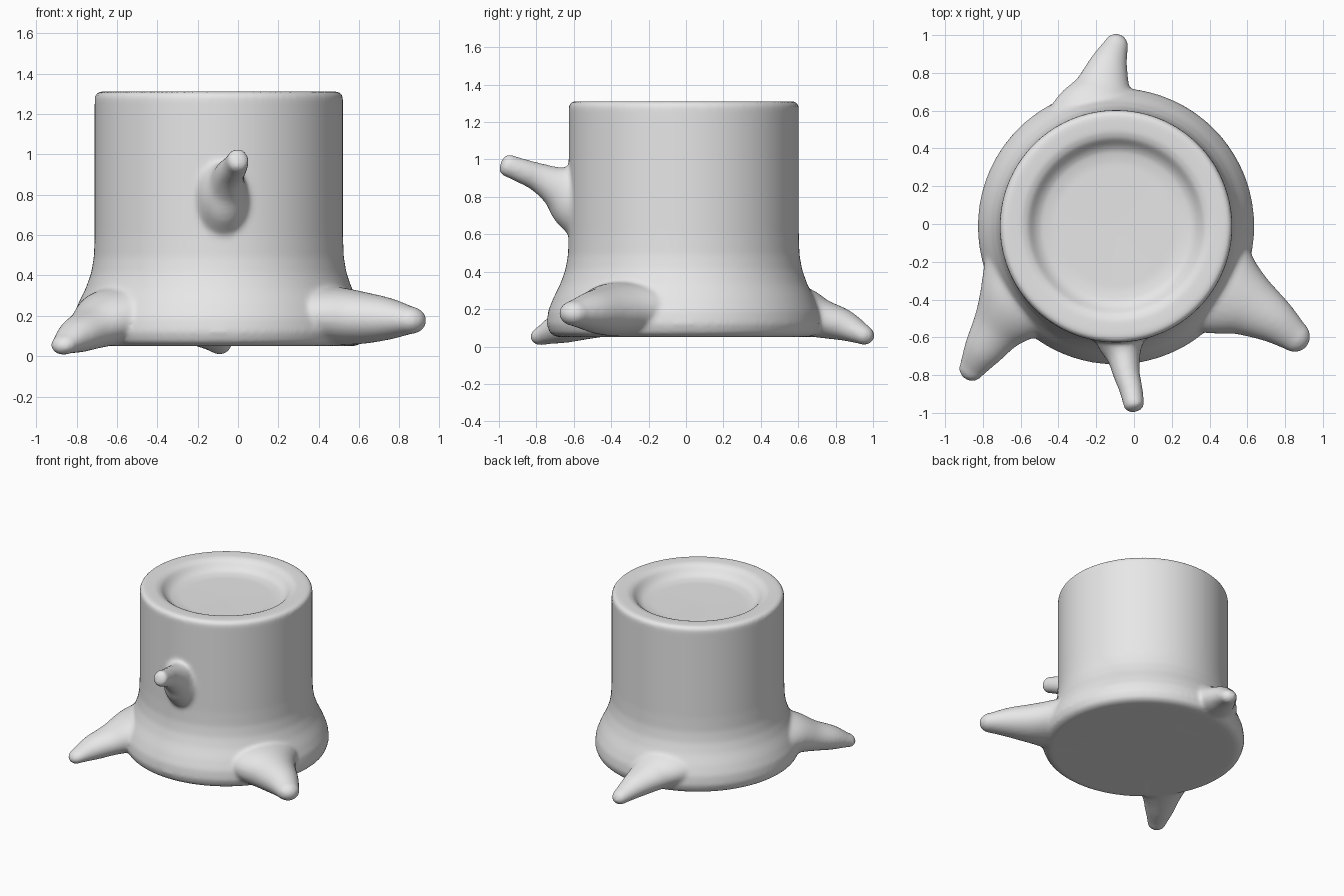
import bpy, bmesh, math
from mathutils import Vector

if "Cube" in bpy.data.objects:
    bpy.data.objects.remove(bpy.data.objects["Cube"])

CX, CY = -0.095, -0.012
bm = bmesh.new()


def skin(rings):
    """Bridge closed vertex rings and cap both ends."""
    n = len(rings[0])
    for a, b in zip(rings, rings[1:]):
        for i in range(n):
            j = (i + 1) % n
            bm.faces.new((a[i], a[j], b[j], b[i]))
    bm.faces.new(rings[0][::-1])
    bm.faces.new(rings[-1])


def catmull(p, steps=8):
    """Smooth curve through points of any dimension."""
    q = [p[0]] + p + [p[-1]]
    out = []
    for k in range(len(p) - 1):
        for s in range(steps):
            t = s / steps
            out.append([0.5 * (2 * b + (c - a) * t + (2 * a - 5 * b + 4 * c - d) * t * t
                               + (3 * b - a - 3 * c + d) * t ** 3)
                        for a, b, c, d in zip(*q[k:k + 4])])
    out.append(list(p[-1]))
    return out


def limb(points, cap=1.0, n=28):
    """Tapered tube; points are x, y, z, half width, half height."""
    pts = catmull(points)
    rings = []
    for k, p in enumerate(pts):
        a, b = pts[max(k - 1, 0)], pts[min(k + 1, len(pts) - 1)]
        t = (Vector(b[:3]) - Vector(a[:3])).normalized()
        side = t.cross(Vector((0, 0, 1))).normalized()
        up = side.cross(t)
        stations = [(0.0, 1.0)]
        if k == len(pts) - 1:      # rounded tip
            stations += [(math.sin(f), math.cos(f)) for f in (0.3, 0.6, 0.9, 1.2, 1.45)]
        for fwd, sc in stations:
            c = Vector(p[:3]) + t * fwd * p[3] * cap
            rings.append([bm.verts.new(c + side * p[3] * sc * math.cos(u) + up * p[4] * sc * math.sin(u))
                          for u in (2 * math.pi * i / n for i in range(n))])
    skin(rings)


# Trunk with flared foot and dished top
profile = [(0.02, .05), (.68, .05), (.715, .07), (.733, .12), (.725, .19), (.697, .26),
           (.66, .335), (.633, .41), (.619, .49), (.615, .6), (.615, 1.285), (.607, 1.304),
           (.585, 1.312), (.50, 1.309), (.465, 1.295), (.43, 1.255), (.40, 1.235),
           (.34, 1.225), (.02, 1.222)]
N = 128
skin([[bm.verts.new((CX + r * math.cos(2 * math.pi * i / N), CY + r * math.sin(2 * math.pi * i / N), z))
       for i in range(N)] for r, z in profile])

# Back root
limb([(-.20, .42, .21, .36, .15), (-.19, .60, .19, .25, .135), (-.165, .72, .15, .155, .105),
      (-.135, .84, .115, .105, .085), (-.095, .945, .065, .066, .055)])
# Left front root
limb([(-.50, -.26, .21, .34, .15), (-.62, -.42, .19, .23, .14), (-.72, -.55, .14, .145, .105),
      (-.80, -.67, .10, .105, .085), (-.858, -.765, .06, .07, .052)])
# Right front root
limb([(.28, -.22, .21, .36, .15), (.47, -.35, .20, .26, .145), (.61, -.43, .19, .175, .13),
      (.74, -.51, .185, .125, .105), (.85, -.595, .178, .085, .07)])
# Broken branch stub on the front
limb([(-.075, -.54, .80, .17, .24), (-.07, -.625, .825, .125, .18), (-.055, -.70, .86, .09, .11),
      (-.04, -.79, .905, .072, .078), (-.015, -.88, .94, .062, .066), (0, -.962, .972, .055, .06)], cap=.55)

bmesh.ops.recalc_face_normals(bm, faces=bm.faces)
mesh = bpy.data.meshes.new("tree_stump")
bm.to_mesh(mesh)
bm.free()
stump = bpy.data.objects.new("tree_stump", mesh)
bpy.context.collection.objects.link(stump)

# Plain grey colour
mat = bpy.data.materials.new("plain grey")
mat.diffuse_color = (0.8, 0.8, 0.8, 1)
mat.use_nodes = True
mat.node_tree.nodes["Principled BSDF"].inputs["Base Color"].default_value = mat.diffuse_color
mesh.materials.append(mat)

# Fuse the parts and soften the joints
rm = stump.modifiers.new("fuse", 'REMESH')
rm.mode = 'VOXEL'
rm.voxel_size = 0.012
rm.use_smooth_shade = True
sm = stump.modifiers.new("soften", 'SMOOTH')
sm.factor = 0.5
sm.iterations = 14
